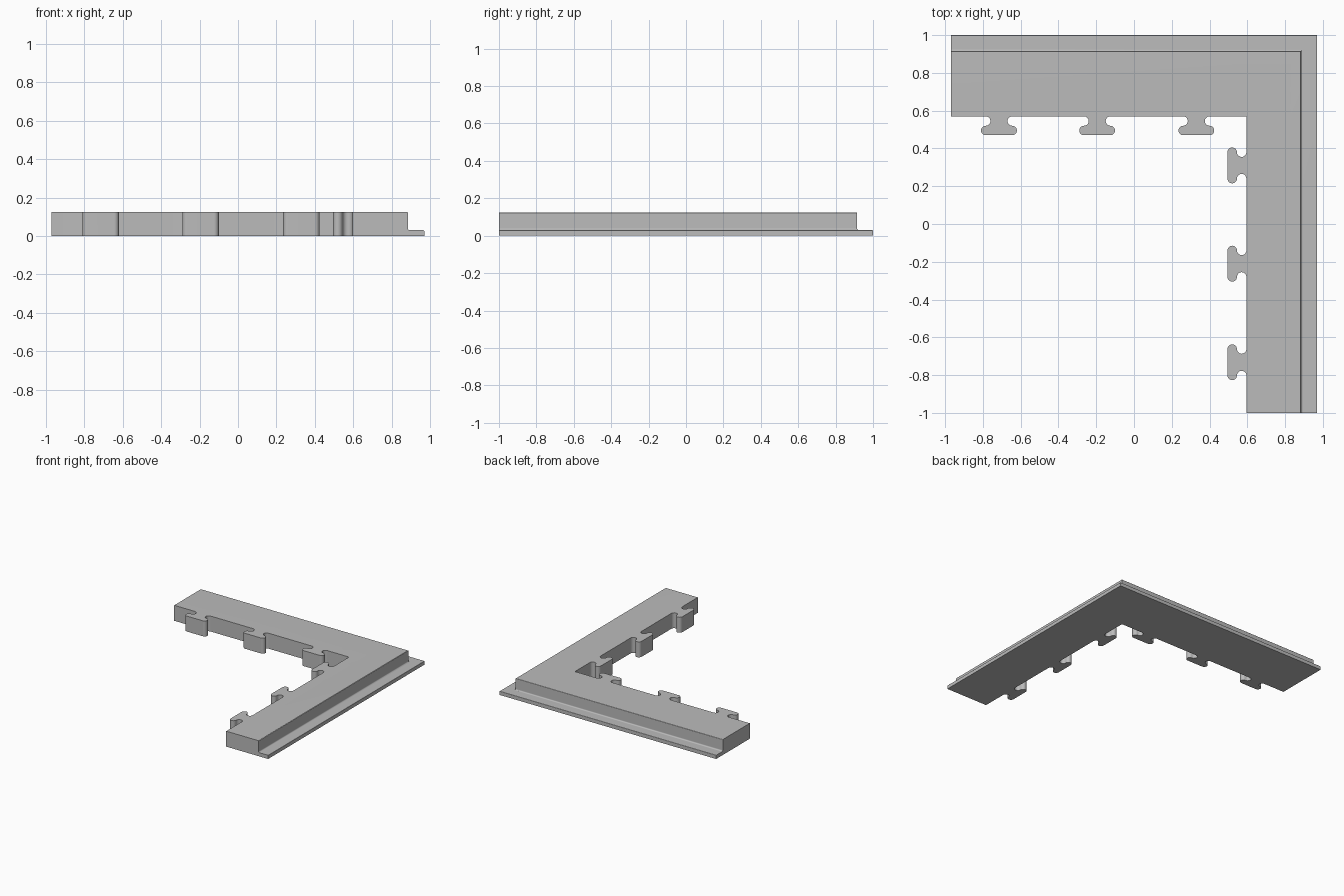
import bpy, bmesh
from math import sin, cos, pi

cube = bpy.data.objects.get("Cube")
if cube:
    bpy.data.objects.remove(cube)

X, Y = 0.97, 1.0              # outer half sizes
INNER_X, INNER_Y = 0.595, 0.57  # inner walls of the two arms
TOP, LIP, STEP = 0.125, 0.03, 0.085
R = 0.025                     # radius of the tab curves
REACH = 0.07                  # curve centres, measured from the tab middle


def arc(cx, cy, r, start, end, n):
    return [(cx + r * cos(start + (end - start) * i / n),
             cy + r * sin(start + (end - start) * i / n)) for i in range(n + 1)]


def tab():
    """Dovetail tab: (along wall, out of wall), notch curve then rounded head."""
    notch = arc(-REACH, R, R, -pi / 2, pi / 2, 10)
    head = arc(-REACH, 3 * R, R, -pi / 2, -3 * pi / 2, 10)
    half = notch + head[1:]
    return half + [(-u, v) for u, v in reversed(half)]


# Inner outline with tabs, from the left end round to the front end
inner = [(-X, INNER_Y)]
for c in (-0.715, -0.195, 0.33):
    inner += [(c + u, INNER_Y - v) for u, v in tab()]
inner.append((INNER_X, INNER_Y))
for c in (0.31, -0.21, -0.732):
    inner += [(INNER_X - v, c - u) for u, v in tab()]
inner.append((INNER_X, -Y))

# Outer profile: (distance in from the rim, height), lip, fillet, rounded top
f, e, t = 0.01, 0.004, 0.006
profile = [(0, 0)]
profile += arc(e, LIP - e, e, pi, pi / 2, 3)
profile += arc(STEP - f, LIP + f, f, -pi / 2, 0, 4)
profile += arc(STEP + t, TOP - t, t, pi, pi / 2, 3)

bm = bmesh.new()
rows = [[bm.verts.new(p) for p in ((-X, Y - d, z), (X - d, Y - d, z), (X - d, -Y, z))]
        for d, z in profile]
low = [bm.verts.new((x, y, 0)) for x, y in inner]
high = [bm.verts.new((x, y, TOP)) for x, y in inner]


def strip(a, b):
    for i in range(len(a) - 1):
        bm.faces.new((a[i], a[i + 1], b[i + 1], b[i]))


# Stepped outer side, mitred at the corner, then the inner wall
for a, b in zip(rows, rows[1:]):
    strip(a, b)
strip(low, high)

# Top, underside and the two cut ends
bm.faces.new(high + rows[-1][::-1])
bm.faces.new(low + rows[0][::-1])
for k in (0, -1):
    bm.faces.new([r[k] for r in rows] + [high[k], low[k]])
bmesh.ops.recalc_face_normals(bm, faces=bm.faces[:])

mesh = bpy.data.meshes.new("corner_edge_tile")
bm.to_mesh(mesh)
bm.free()
tile = bpy.data.objects.new("corner_edge_tile", mesh)
bpy.context.collection.objects.link(tile)

# Plain grey
grey = bpy.data.materials.new("grey")
grey.use_nodes = True
colour = (0.5, 0.5, 0.5, 1)
grey.diffuse_color = colour
grey.node_tree.nodes["Principled BSDF"].inputs["Base Color"].default_value = colour
mesh.materials.append(grey)

# Smooth curves, crisp edges
bpy.ops.object.select_all(action="DESELECT")
tile.select_set(True)
bpy.context.view_layer.objects.active = tile
bpy.ops.object.shade_smooth_by_angle()
weighted = tile.modifiers.new("flat_faces", "WEIGHTED_NORMAL")
weighted.keep_sharp = True
